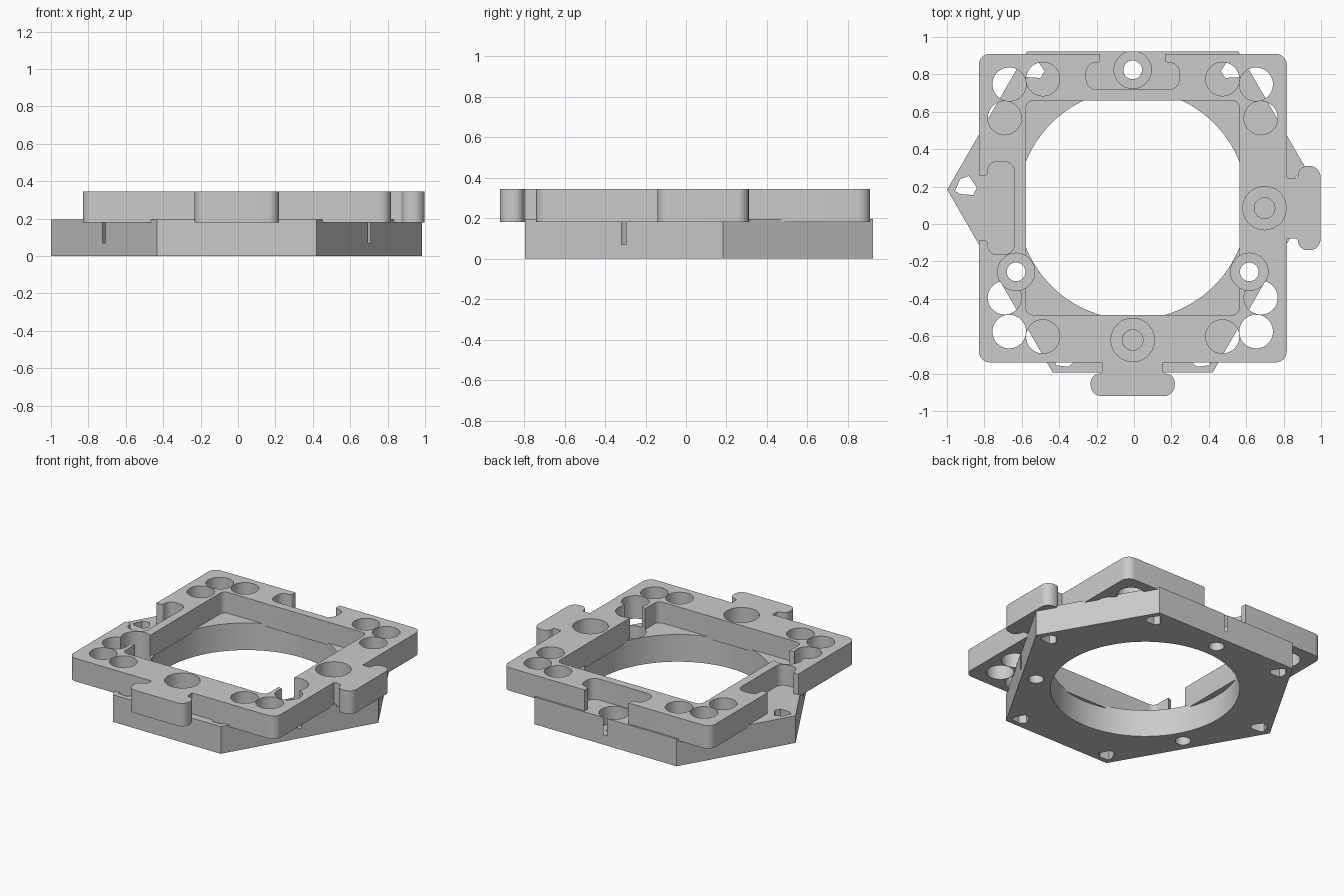
import bpy, bmesh, math
from mathutils import Vector, Matrix

old = bpy.data.objects.get("Cube")
if old:
    bpy.data.objects.remove(old, do_unlink=True)

grey = bpy.data.materials.new("light grey")
grey.use_nodes = True
grey.diffuse_color = (0.6, 0.6, 0.6, 1)
grey.node_tree.nodes["Principled BSDF"].inputs["Base Color"].default_value = (0.6, 0.6, 0.6, 1)

CX, CY = -0.007, 0.104      # shared axis of the lower plate


def fillet(corners, steps=8):
    """Round each (x, y, radius) corner of a closed outline."""
    out = []
    for i, (x, y, r) in enumerate(corners):
        p = Vector((x, y))
        a = (Vector(corners[i - 1][:2]) - p).normalized()
        b = (Vector(corners[(i + 1) % len(corners)][:2]) - p).normalized()
        if r == 0:
            out.append(p)
            continue
        half = a.angle(b) / 2
        centre = p + (a + b).normalized() * r / math.sin(half)
        start = p + a * r / math.tan(half) - centre
        end = p + b * r / math.tan(half) - centre
        sweep = math.atan2(start.x * end.y - start.y * end.x, start.dot(end))
        for k in range(steps + 1):
            out.append(centre + Matrix.Rotation(sweep * k / steps, 2) @ start)
    return out


def circle(x, y, r, n=48):
    return [Vector((x + r * math.cos(math.tau * k / n), y + r * math.sin(math.tau * k / n)))
            for k in range(n)]


def prism(name, outline, z0, z1):
    bm = bmesh.new()
    face = bm.faces.new([bm.verts.new((p[0], p[1], z0)) for p in outline])
    top = bmesh.ops.extrude_face_region(bm, geom=[face])["geom"]
    bmesh.ops.translate(bm, vec=(0, 0, z1 - z0),
                        verts=[v for v in top if isinstance(v, bmesh.types.BMVert)])
    bmesh.ops.recalc_face_normals(bm, faces=bm.faces)
    mesh = bpy.data.meshes.new(name)
    bm.to_mesh(mesh)
    bm.free()
    mesh.materials.append(grey)
    ob = bpy.data.objects.new(name, mesh)
    bpy.context.collection.objects.link(ob)
    return ob


def cut(target, outline, z0=-0.1, z1=0.5):
    tool = prism("cutter", outline, z0, z1)
    mod = target.modifiers.new("cut", "BOOLEAN")
    mod.operation, mod.solver, mod.object = "DIFFERENCE", "EXACT", tool
    bpy.ops.object.select_all(action="DESELECT")
    bpy.context.view_layer.objects.active = target
    target.select_set(True)
    bpy.ops.object.modifier_apply(modifier=mod.name)
    bpy.data.objects.remove(tool, do_unlink=True)


def turn(p, angle):
    """Rotate a point about the lower plate's axis."""
    return Matrix.Rotation(angle, 2) @ Vector(p) + Vector((CX, CY))


def key(x, y, u_axis, v_axis, gap=0.0):
    """Outline of an interlocking tab or socket; v is its depth from the edge."""
    neck, body, near, far = 0.162 + gap, 0.225 + 2 * gap, 0.06 - gap, 0.18 + gap
    side = [(neck, 0, 0), (neck, near, 0.015), (body, near, 0.05), (body, far, 0.058)]
    pts = [(-u, v, r) for u, v, r in side] + side[::-1]
    o, ua, va = Vector((x, y)), Vector(u_axis), Vector(v_axis)
    return [(*(o + ua * u + va * v), r) for u, v, r in pts]


# Lower plate: hexagon with alternating long and short sides
thirds = [math.tau * k / 3 for k in range(3)]
hexagon = []
for a in thirds:
    hexagon += [turn((0.565, 0.819), a), turn((-0.565, 0.819), a)]
lower = prism("lower_plate", hexagon, 0, 0.195)
cut(lower, circle(CX, CY, 0.615, 96))

# Screw holes with counterbores, and odd-shaped slots near the corners
slot = [(-0.95, 0.072), (-0.923, 0.136), (-0.875, 0.153),
        (-0.833, 0.089), (-0.853, 0.051), (-0.923, 0.056)]
screws = [turn((0, 0.72), a) for a in thirds]
for a, s in zip(thirds, screws):
    cut(lower, circle(s.x, s.y, 0.05))
    cut(lower, circle(s.x, s.y, 0.10), 0.07)
    cut(lower, [turn(p, a) for p in slot])
    cut(lower, [turn((-x, y), a) for x, y in slot])

# Upper plate: rounded square with tabs on two sides, sockets on the others
L, R, F, B, MY = -0.83, 0.817, -0.74, 0.91, 0.085
outline = [(L, F, 0.06)]
outline += key(CX, F, (1, 0), (0, -1))
outline += [(R, F, 0.06)]
outline += key(R, MY, (0, 1), (1, 0))
outline += [(R, B, 0.06)]
outline += key(CX, B, (-1, 0), (0, -1), 0.012)
outline += [(L, B, 0.06)]
outline += key(L, MY, (0, -1), (1, 0), 0.012)
upper = prism("upper_plate", fillet(outline), 0.18, 0.345)

# Central square opening
cut(upper, fillet([(-0.578, -0.487, 0.04), (0.563, -0.487, 0.04),
                   (0.563, 0.66, 0.04), (-0.578, 0.66, 0.04)]))

# Three round holes in each corner
for side in (-1, 1):
    for dx, y in ((0.66, 0.747), (0.685, 0.567), (0.48, 0.775),
                  (0.66, -0.575), (0.685, -0.394), (0.48, -0.602)):
        cut(upper, circle(CX + side * dx, y, 0.09))

# Clearance for the screws that break into the opening
for s in screws[1:]:
    cut(upper, circle(s.x, s.y, 0.10))

# Stepped holes behind the tabs
for x, y in ((CX, -0.62), (0.698, MY)):
    cut(upper, circle(x, y, 0.055))
    cut(upper, circle(x, y, 0.116), 0.21)

bpy.ops.object.select_all(action="DESELECT")
for ob in (lower, upper):
    ob.select_set(True)
bpy.context.view_layer.objects.active = upper
bpy.ops.object.shade_smooth_by_angle(angle=math.radians(30))
